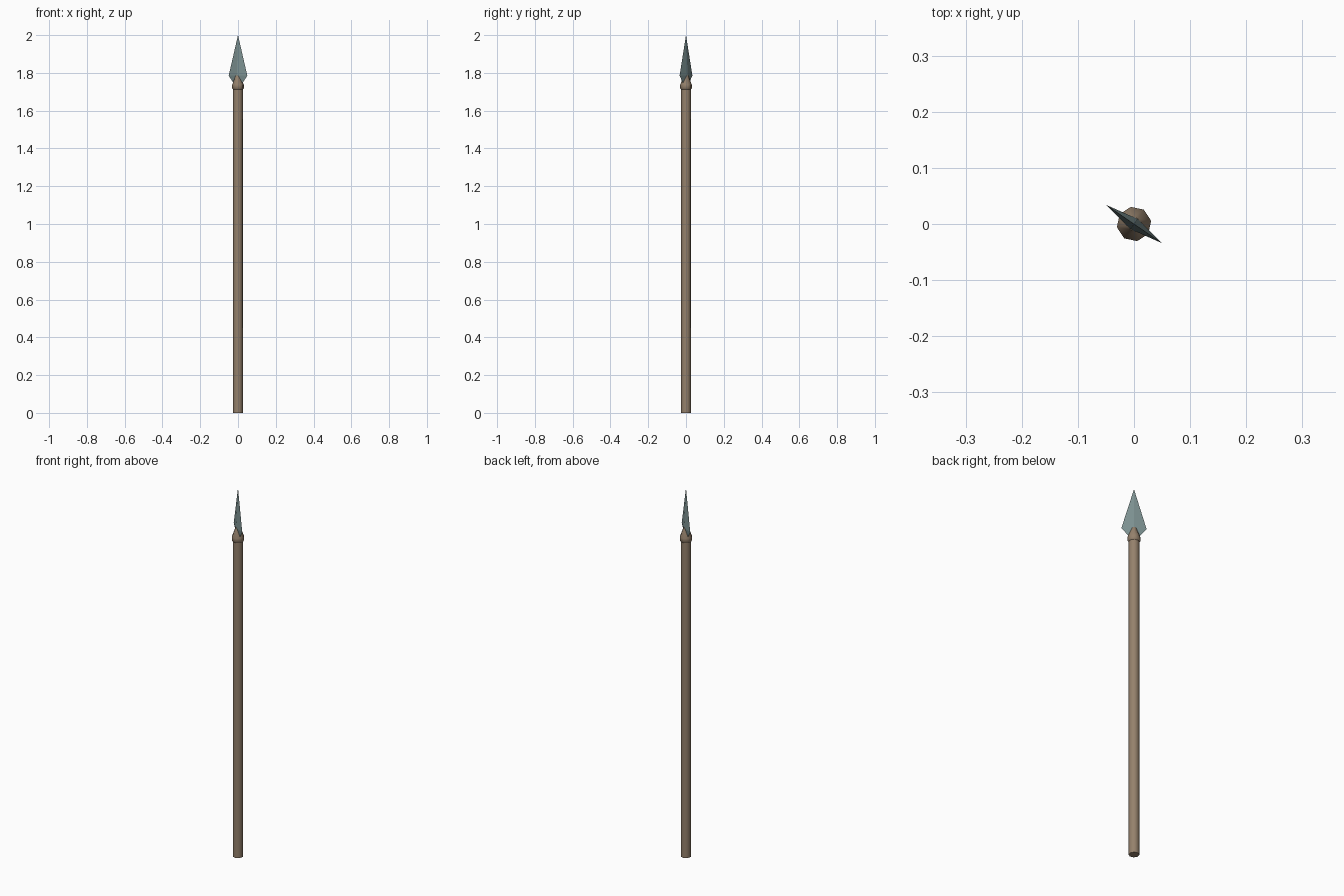
import bpy, math

if "Cube" in bpy.data.objects:
    bpy.data.objects.remove(bpy.data.objects["Cube"])

TURN = math.radians(-34.5)  # blade plane direction


def material(name, rgb):
    m = bpy.data.materials.new(name)
    m.diffuse_color = (*rgb, 1)
    m.use_nodes = True
    m.node_tree.nodes["Principled BSDF"].inputs["Base Color"].default_value = m.diffuse_color
    return m


def make(name, verts, faces, mat):
    me = bpy.data.meshes.new(name)
    me.from_pydata(verts, [], faces)
    me.materials.append(mat)
    ob = bpy.data.objects.new(name, me)
    ob.rotation_euler.z = TURN
    bpy.context.collection.objects.link(ob)
    return ob


def lathe(name, profile, mat, angle, n=8):
    """Closed turned part from (radius, height) rings."""
    verts = [(r * math.cos(2 * math.pi * i / n), r * math.sin(2 * math.pi * i / n), z)
             for r, z in profile for i in range(n)]
    faces = [(k * n + i, k * n + (i + 1) % n, (k + 1) * n + (i + 1) % n, (k + 1) * n + i)
             for k in range(len(profile) - 1) for i in range(n)]
    faces.append(tuple(reversed(range(n))))
    faces.append(tuple(range(len(verts) - n, len(verts))))
    ob = make(name, verts, faces, mat)
    bpy.ops.object.select_all(action='DESELECT')
    ob.select_set(True)
    bpy.context.view_layer.objects.active = ob
    bpy.ops.object.shade_smooth_by_angle(angle=math.radians(angle))
    return ob


wood = material("weathered wood", (0.30, 0.22, 0.15))
steel = material("blue grey steel", (0.20, 0.28, 0.28))

# Shaft and the collar that grips the blade
lathe("shaft", [(0.026, 0), (0.026, 1.73)], wood, 50)
lathe("collar", [(0.026, 1.712), (0.031, 1.718), (0.031, 1.738), (0.012, 1.787)], wood, 50)

# Flat diamond-section blade
w, t, z = 0.06, 0.011, 1.785
make("blade",
     [(w, 0, z), (0, t, z), (-w, 0, z), (0, -t, z), (0, 0, 2.0), (0, 0, 1.712)],
     [f for i in range(4) for f in ((i, (i + 1) % 4, 4), ((i + 1) % 4, i, 5))], steel)
